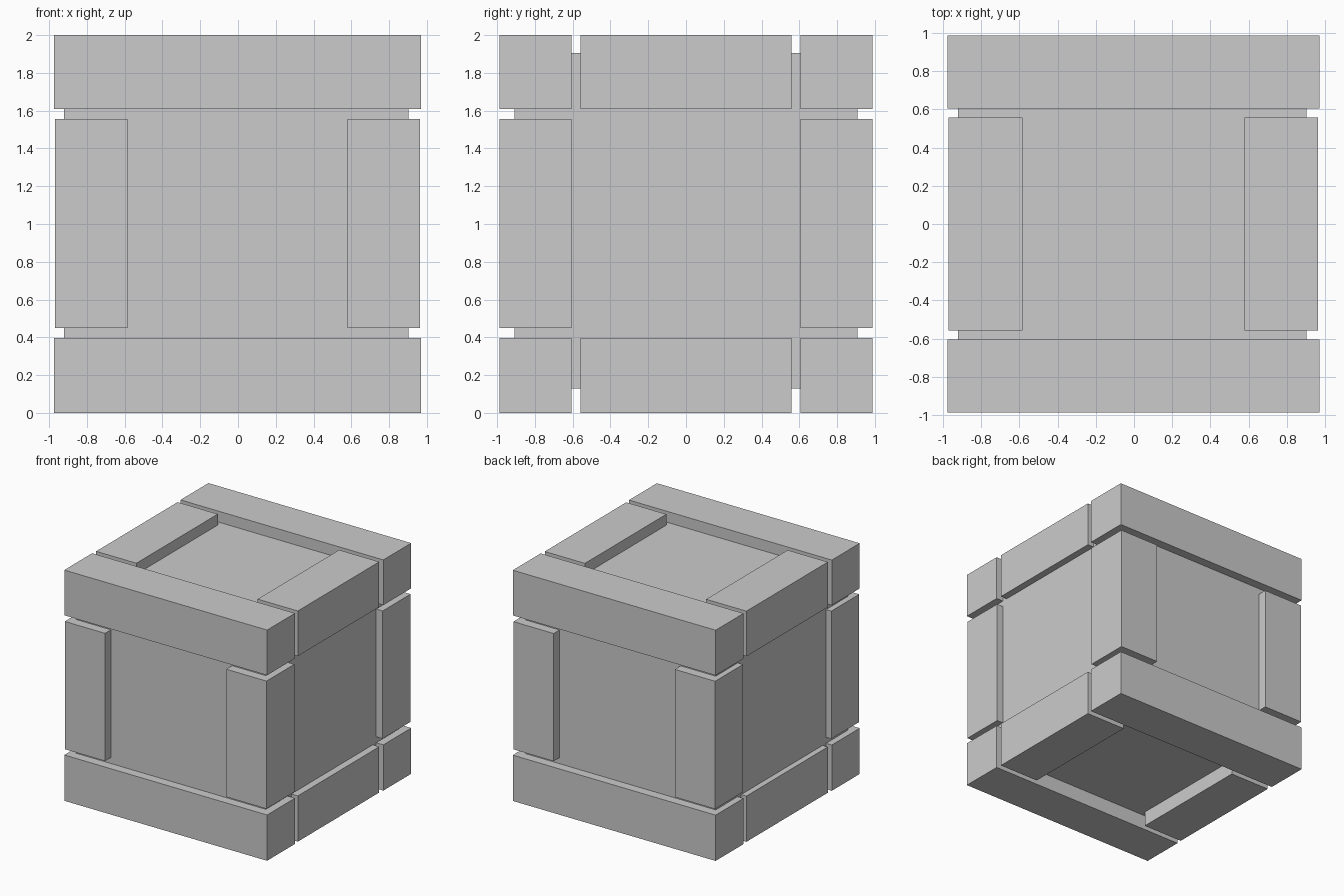
import bpy
import bmesh

if "Cube" in bpy.data.objects:
    bpy.data.objects.remove(bpy.data.objects["Cube"])


def box(name, x, y, z):
    """Axis-aligned box from (min, max) ranges."""
    mesh = bpy.data.meshes.new(name)
    bm = bmesh.new()
    bmesh.ops.create_cube(bm, size=1)
    for v in bm.verts:
        v.co = [r[0] if c < 0 else r[1] for c, r in zip(v.co, (x, y, z))]
    bm.to_mesh(mesh)
    bm.free()
    obj = bpy.data.objects.new(name, mesh)
    bpy.context.collection.objects.link(obj)
    return obj


# Recessed inner body
box("inner_body", (-0.92, 0.902), (-0.907, 0.907), (0.13, 1.905))

Y_BANDS = {"front": (-0.987, -0.605), "back": (0.605, 0.987)}
X_BANDS = {"left": (-0.97, -0.584), "right": (0.579, 0.964)}
Z_BANDS = {"bottom": (0.0, 0.397), "top": (1.608, 2.0)}

# Long beams across front and back, short beams between them
for level, z in Z_BANDS.items():
    for side, y in Y_BANDS.items():
        box(f"{level}_{side}_beam", (-0.975, 0.97), y, z)
    for side, x in X_BANDS.items():
        box(f"{level}_{side}_beam", x, (-0.558, 0.558), z)

# Upright corner posts
for xs, x in X_BANDS.items():
    for ys, y in Y_BANDS.items():
        box(f"{ys}_{xs}_post", x, y, (0.449, 1.556))
